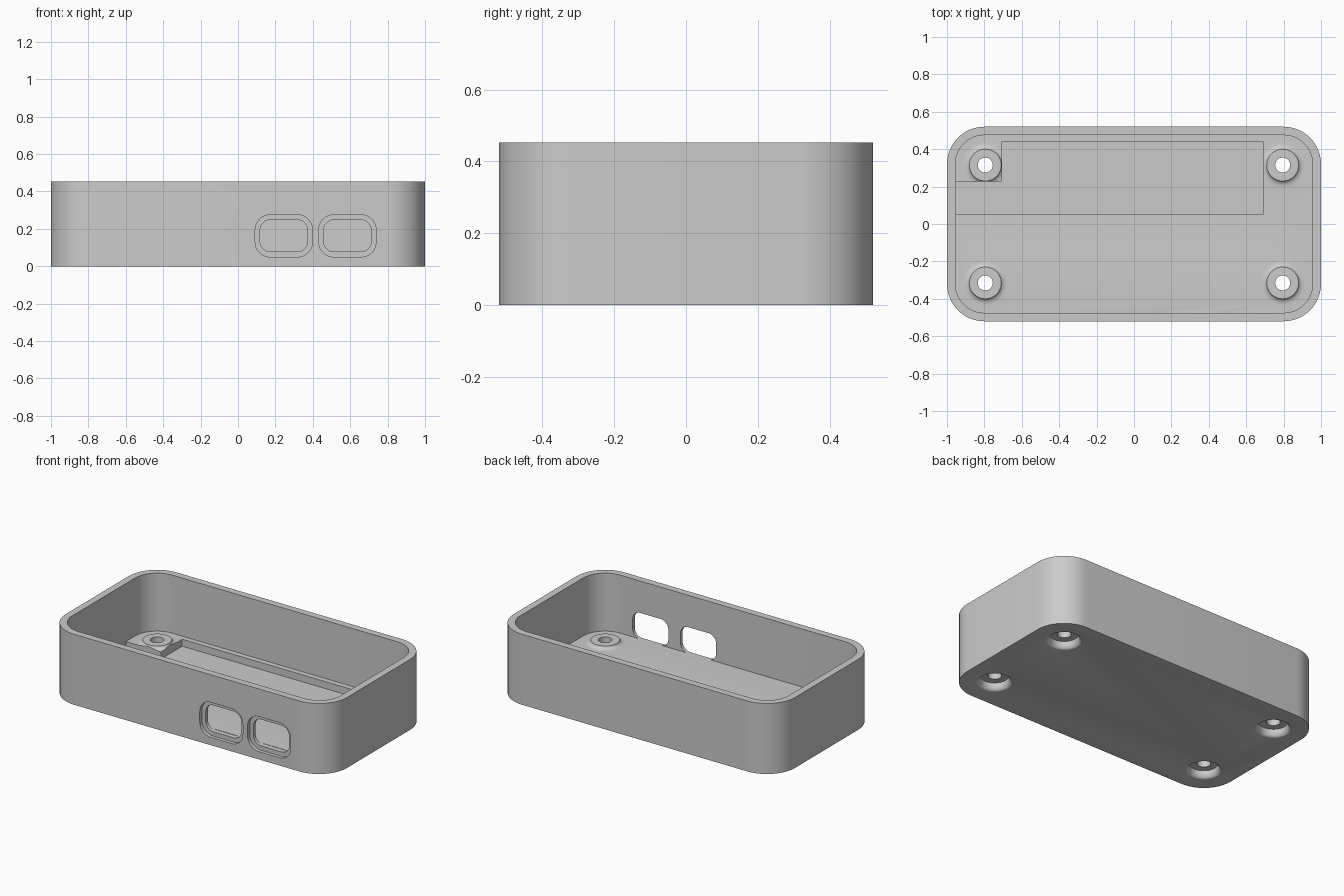
import bpy, bmesh, math
from mathutils import Matrix, Vector

if "Cube" in bpy.data.objects:
    bpy.data.objects.remove(bpy.data.objects["Cube"], do_unlink=True)

HEIGHT, FLOOR = 0.453, 0.08

grey = bpy.data.materials.new("plain_grey")
grey.use_nodes = True
grey.diffuse_color = (0.6, 0.6, 0.6, 1)
grey.node_tree.nodes["Principled BSDF"].inputs["Base Color"].default_value = (0.6, 0.6, 0.6, 1)


def make_object(name, bm):
    bmesh.ops.recalc_face_normals(bm, faces=bm.faces)
    mesh = bpy.data.meshes.new(name)
    bm.to_mesh(mesh)
    bm.free()
    mesh.materials.append(grey)
    obj = bpy.data.objects.new(name, mesh)
    bpy.context.collection.objects.link(obj)
    return obj


def rounded_rect(x0, x1, y0, y1, r, steps=12):
    """Outline of a rectangle with round corners, counter-clockwise."""
    centres = [(x1 - r, y1 - r), (x0 + r, y1 - r), (x0 + r, y0 + r), (x1 - r, y0 + r)]
    points = []
    for quarter, (cx, cy) in enumerate(centres):
        for i in range(steps + 1):
            a = (quarter + i / steps) * math.pi / 2
            points.append((cx + r * math.cos(a), cy + r * math.sin(a)))
    return points


def prism(name, outline, low, high, along_y=False):
    """Extrude an outline along z, or along y for openings in the front wall."""
    bm = bmesh.new()
    place = (lambda u, v: (u, low, v)) if along_y else (lambda u, v: (u, v, low))
    face = bm.faces.new([bm.verts.new(place(u, v)) for u, v in outline])
    step = Vector((0, high - low, 0)) if along_y else Vector((0, 0, high - low))
    top = bmesh.ops.extrude_face_region(bm, geom=[face])["geom"]
    bmesh.ops.translate(bm, vec=step, verts=[g for g in top if isinstance(g, bmesh.types.BMVert)])
    return make_object(name, bm)


def lathe(name, profile, x, y, sides=48):
    """Revolve (radius, z) points, which start and end on the axis."""
    bm = bmesh.new()
    verts = [bm.verts.new((r, 0, z)) for r, z in profile]
    edges = [bm.edges.new(pair) for pair in zip(verts, verts[1:])]
    bmesh.ops.spin(bm, geom=verts + edges, cent=(0, 0, 0), axis=(0, 0, 1),
                   angle=2 * math.pi, steps=sides)
    bmesh.ops.remove_doubles(bm, verts=bm.verts, dist=1e-5)
    bmesh.ops.transform(bm, matrix=Matrix.Translation((x, y, 0)), verts=bm.verts)
    return make_object(name, bm)


def fillet(r_in, r_out, z_in, z_out, steps=8):
    """Quarter curve that lies flat at the outer radius and stands upright at the inner one."""
    arc = [i / steps * math.pi / 2 for i in range(steps + 1)]
    return [(r_out - (r_out - r_in) * math.sin(a), z_out + (z_in - z_out) * (1 - math.cos(a)))
            for a in arc]


def combine(body, tool, operation):
    mod = body.modifiers.new("bool", "BOOLEAN")
    mod.operation, mod.solver, mod.object = operation, "EXACT", tool
    graph = bpy.context.evaluated_depsgraph_get()
    result = bpy.data.meshes.new_from_object(body.evaluated_get(graph))
    body.modifiers.clear()
    body.data = result
    bpy.data.objects.remove(tool, do_unlink=True)


# Tray with an open top
body = prism("case_body", rounded_rect(-1, 1, -0.52, 0.52, 0.2), 0, HEIGHT)
combine(body, prism("cavity", rounded_rect(-0.955, 0.955, -0.475, 0.475, 0.155),
                    FLOOR, HEIGHT + 0.2), "DIFFERENCE")

# Raised screw bosses on the floor
corners = [(sx * 0.795, sy * 0.315) for sx in (-1, 1) for sy in (-1, 1)]
boss = [(0, 0.06), (0.12, 0.06)] + fillet(0.085, 0.12, 0.1, FLOOR) + [(0, 0.1)]
for x, y in corners:
    combine(body, lathe("boss", boss, x, y), "UNION")

# Shallow floor pocket that steps around one boss
pocket = [(-0.955, 0.05), (0.69, 0.05), (0.69, 0.44), (-0.705, 0.44),
          (-0.705, 0.226), (-0.955, 0.226)]
combine(body, prism("pocket", pocket, 0.035, 0.2), "DIFFERENCE")

# Rounded screw-head recesses underneath, and through holes
recess = [(0, -0.05), (0.11, -0.05)] + fillet(0.084, 0.11, 0.045, 0) + [(0, 0.045)]
hole = [(0, -0.1), (0.04, -0.1), (0.04, 0.2), (0, 0.2)]
for x, y in corners:
    combine(body, lathe("recess", recess, x, y), "DIFFERENCE")
    combine(body, lathe("hole", hole, x, y), "DIFFERENCE")

# Two stepped port openings in the front wall
for x in (0.245, 0.585):
    step = rounded_rect(x - 0.153, x + 0.153, 0.05, 0.275, 0.08)
    opening = rounded_rect(x - 0.127, x + 0.127, 0.078, 0.248, 0.055)
    combine(body, prism("port_step", step, -0.6, -0.497, True), "DIFFERENCE")
    combine(body, prism("port_opening", opening, -0.6, -0.465, True), "DIFFERENCE")

# Smooth curves with crisp edges
bpy.ops.object.select_all(action="DESELECT")
body.select_set(True)
bpy.context.view_layer.objects.active = body
bpy.ops.object.shade_smooth_by_angle(angle=math.radians(30))
